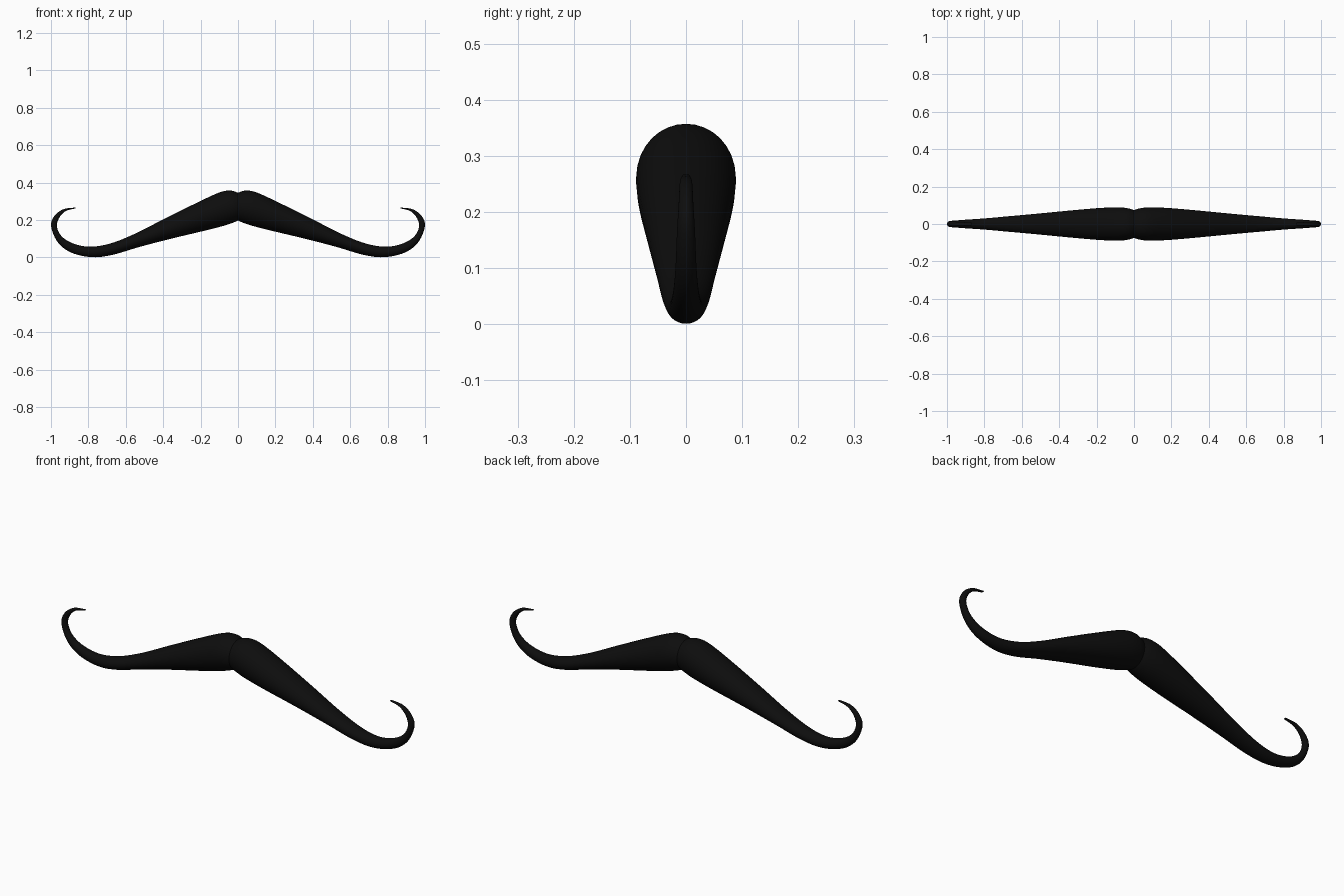
import bpy, bmesh, math
from mathutils import Vector

cube = bpy.data.objects.get("Cube")
if cube:
    bpy.data.objects.remove(cube, do_unlink=True)

# Flat near-black colour
black = bpy.data.materials.new("soft black")
black.use_nodes = True
colour = (0.004, 0.004, 0.004, 1)
black.diffuse_color = colour
bsdf = black.node_tree.nodes["Principled BSDF"]
bsdf.inputs["Base Color"].default_value = colour
bsdf.inputs["Roughness"].default_value = 0.8

# Ribs from the centre to the curled tip: upper x, z; lower x, z; half depth
RIBS = [Vector(r) for r in (
    (0.000, 0.346, 0.000, 0.197, 0.074),
    (0.040, 0.357, 0.025, 0.186, 0.084),
    (0.100, 0.347, 0.080, 0.168, 0.089),
    (0.220, 0.292, 0.190, 0.140, 0.084),
    (0.400, 0.203, 0.370, 0.097, 0.068),
    (0.550, 0.127, 0.530, 0.055, 0.053),
    (0.680, 0.075, 0.670, 0.014, 0.041),
    (0.790, 0.057, 0.780, 0.001, 0.031),
    (0.880, 0.074, 0.890, 0.025, 0.024),
    (0.942, 0.112, 0.963, 0.080, 0.019),
    (0.968, 0.165, 0.999, 0.165, 0.016),
    (0.955, 0.213, 0.983, 0.220, 0.013),
    (0.920, 0.248, 0.935, 0.257, 0.011),
    (0.868, 0.262, 0.868, 0.267, 0.007),
)]
STEPS, SIDES = 6, 32


def smooth_ribs(ribs):
    """Catmull-Rom interpolation through the ribs."""
    p = [ribs[0] * 2 - ribs[1]] + ribs + [ribs[-1] * 2 - ribs[-2]]
    out = []
    for i in range(1, len(p) - 2):
        a, b, c, d = p[i - 1:i + 3]
        for k in range(STEPS):
            t = k / STEPS
            out.append((b * 2 + (c - a) * t + (a * 2 - b * 5 + c * 4 - d) * t * t
                        + (b * 3 - a - c * 3 + d) * t ** 3) * 0.5)
    return out + [ribs[-1]]


def build_half(name, side):
    bm = bmesh.new()
    rings = []
    # Elliptical section on each rib
    for ux, uz, lx, lz, depth in smooth_ribs(RIBS):
        upper, lower = Vector((ux, 0, uz)), Vector((lx, 0, lz))
        ring = []
        for j in range(SIDES):
            a = math.tau * j / SIDES
            co = (upper + lower) / 2 + (upper - lower) / 2 * math.cos(a)
            ring.append(bm.verts.new((co.x * side, depth * math.sin(a), co.z)))
        rings.append(ring)

    def face(verts):
        bm.faces.new(verts if side > 0 else verts[::-1])

    # Skin between the sections, then the closed tip
    for r0, r1 in zip(rings, rings[1:]):
        for j in range(SIDES):
            k = (j + 1) % SIDES
            face([r0[j], r1[j], r1[k], r0[k]])
    face(rings[-1][::-1])

    mesh = bpy.data.meshes.new(name)
    bm.to_mesh(mesh)
    bm.free()
    mesh.materials.append(black)
    obj = bpy.data.objects.new(name, mesh)
    bpy.context.collection.objects.link(obj)
    bpy.ops.object.select_all(action='DESELECT')
    obj.select_set(True)
    bpy.context.view_layer.objects.active = obj
    bpy.ops.object.shade_smooth_by_angle(angle=math.radians(40))


# Two mirrored halves meeting in a crease at the centre
build_half("moustache_left", 1)
build_half("moustache_right", -1)
